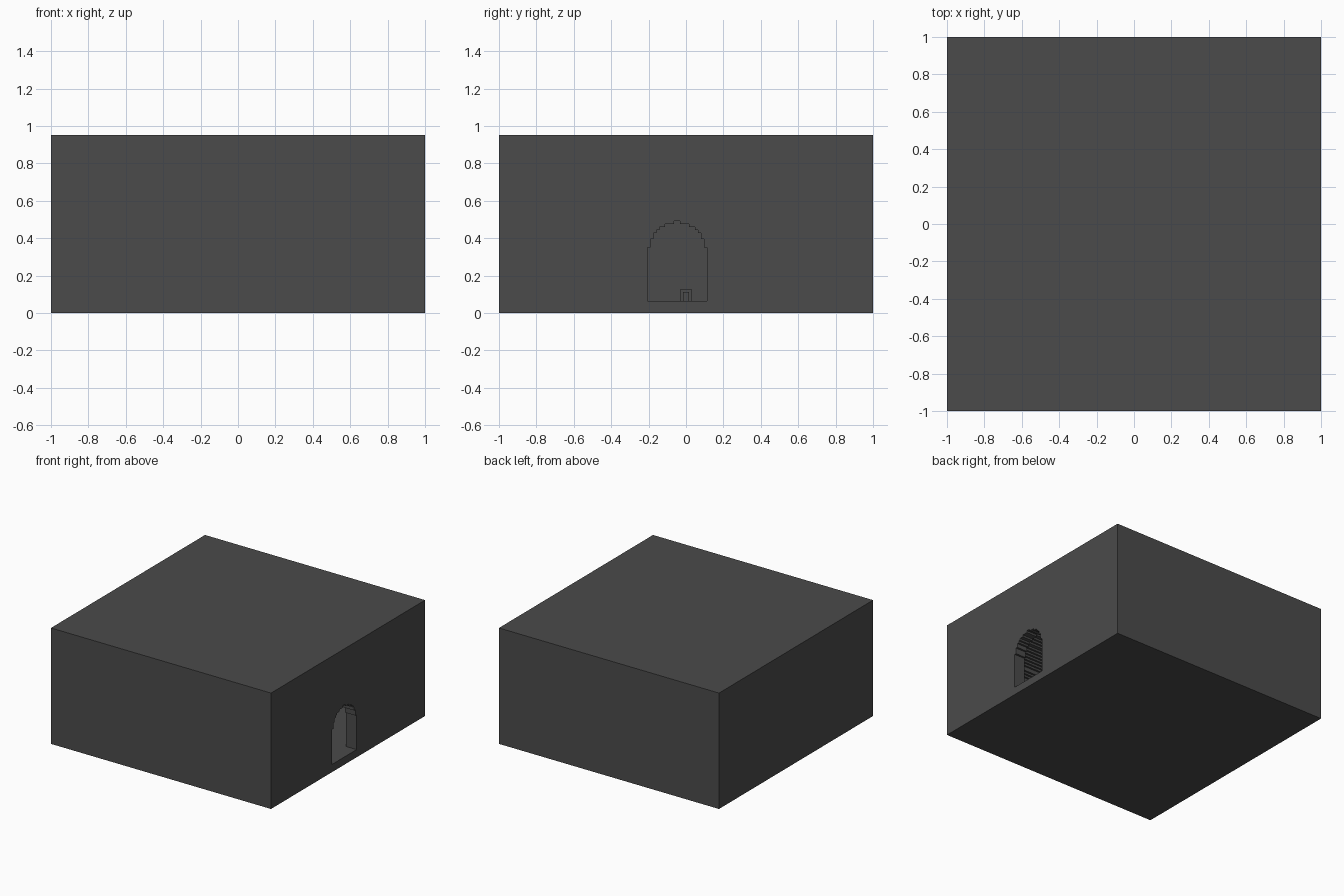
import bpy, bmesh, math

if "Cube" in bpy.data.objects:
    bpy.data.objects.remove(bpy.data.objects["Cube"])

V = 1 / 63            # size of one stepped block
FLOOR = 4             # floor thickness in blocks

stone = bpy.data.materials.new("dark grey stone")
stone.diffuse_color = (0.07, 0.07, 0.07, 1)
stone.use_nodes = True
stone.node_tree.nodes["Principled BSDF"].inputs["Base Color"].default_value = stone.diffuse_color


def make(name, bm):
    bmesh.ops.recalc_face_normals(bm, faces=bm.faces)
    me = bpy.data.meshes.new(name)
    bm.to_mesh(me)
    bm.free()
    me.materials.append(stone)
    ob = bpy.data.objects.new(name, me)
    bpy.context.collection.objects.link(ob)
    return ob


def prism(name, profile, x0, x1):
    """Extrude a (y, z) block profile along x."""
    bm = bmesh.new()
    f = bm.faces.new([bm.verts.new((x0 * V, y * V, z * V)) for y, z in profile])
    ext = bmesh.ops.extrude_face_region(bm, geom=[f])["geom"]
    bmesh.ops.translate(bm, vec=((x1 - x0) * V, 0, 0),
                        verts=[g for g in ext if isinstance(g, bmesh.types.BMVert)])
    return make(name, bm)


def stepped_arch(cy, half, spring, centre, radius):
    """Straight jambs up to spring, then a round head in whole-block steps."""
    side = [(half, FLOOR)]
    w, z = half, spring
    while abs(z + 0.5 - centre) < radius:
        nw = int(math.sqrt(radius ** 2 - (z + 0.5 - centre) ** 2))
        if nw < 1:
            break
        if nw != w:
            if z > FLOOR:
                side += [(w, z), (nw, z)]
            else:
                side = [(nw, z)]
            w = nw
        z += 1
    side.append((w, z))
    return [(cy + y, h) for y, h in side] + [(cy - y, h) for y, h in reversed(side)]


def box(y0, y1, z0, z1):
    return [(y0, z0), (y1, z0), (y1, z1), (y0, z1)]


# Outer block
block = prism("outer_block", box(-63, 63, 0, 60), -63, 63)

# Doorway on the right side and the long vaulted room behind it
doorway = prism("doorway_cutter", stepped_arch(-3, 10, 22, 20.8, 9.83), 40, 70)
room = prism("room_cutter", stepped_arch(0, 52, FLOOR, FLOOR, 52.3), -57, 57)
for cutter in (doorway, room):
    mod = block.modifiers.new(cutter.name, "BOOLEAN")
    mod.operation = "DIFFERENCE"
    mod.solver = "EXACT"
    mod.object = cutter
    cutter.hide_render = True
    cutter.hide_viewport = False

# Apply the cuts and drop the cutters
bpy.context.view_layer.update()
dg = bpy.context.evaluated_depsgraph_get()
cut = bpy.data.meshes.new_from_object(block.evaluated_get(dg))
block.modifiers.clear()
block.data = cut
for cutter in (doorway, room):
    bpy.data.objects.remove(cutter)

# Small stepped pedestal on the room floor
prism("pedestal_core", box(-2, 2, FLOOR, 8), -1, 1)
prism("pedestal_steps", box(-1, 1, FLOOR, 7), -2, 2)
